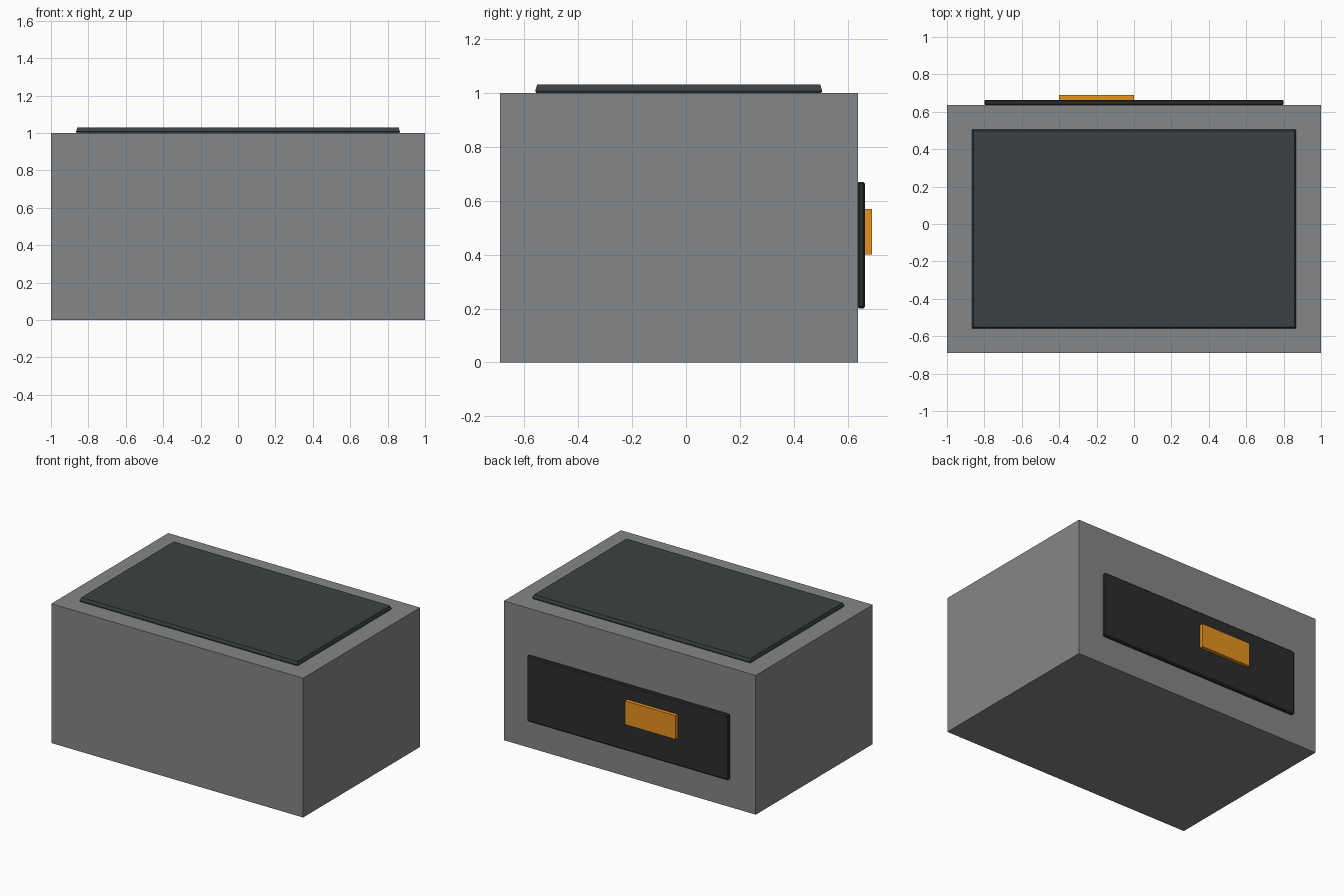
import bpy, bmesh

if "Cube" in bpy.data.objects:
    bpy.data.objects.remove(bpy.data.objects["Cube"])


def paint(obj, name, color):
    mat = bpy.data.materials.get(name) or bpy.data.materials.new(name)
    mat.diffuse_color = (*color, 1)
    mat.use_nodes = True
    mat.node_tree.nodes["Principled BSDF"].inputs["Base Color"].default_value = mat.diffuse_color
    obj.data.materials.append(mat)


def finish(bm, name):
    bmesh.ops.recalc_face_normals(bm, faces=bm.faces)
    mesh = bpy.data.meshes.new(name)
    bm.to_mesh(mesh)
    bm.free()
    obj = bpy.data.objects.new(name, mesh)
    bpy.context.collection.objects.link(obj)
    return obj


def box(name, lo, hi, bevel=0):
    bm = bmesh.new()
    bmesh.ops.create_cube(bm, size=1)
    for v in bm.verts:
        v.co = [(a + b) / 2 + c * (b - a) for a, b, c in zip(lo, hi, v.co)]
    if bevel:
        bmesh.ops.bevel(bm, geom=bm.edges[:], offset=bevel, segments=1,
                        affect='EDGES', profile=0.5)
    return finish(bm, name)


def stacked_slab(name, cy, rings):
    """Slab from rectangular rings of (half x, half y, z)."""
    bm = bmesh.new()
    loops = [[bm.verts.new((sx * hx, cy + sy * hy, z))
              for sx, sy in ((-1, -1), (1, -1), (1, 1), (-1, 1))]
             for hx, hy, z in rings]
    bm.faces.new(loops[0])
    bm.faces.new(loops[-1])
    for a, b in zip(loops, loops[1:]):
        for i in range(4):
            j = (i + 1) % 4
            bm.faces.new((a[i], a[j], b[j], b[i]))
    return finish(bm, name)


# Main housing
body = box("body", (-1, -0.69, 0), (1, 0.637, 1))
paint(body, "body_grey", (0.23, 0.24, 0.25))

# Top plate with tapered rim
plate = stacked_slab("top_plate", -0.027, [
    (0.862, 0.529, 1.0), (0.866, 0.532, 1.007), (0.859, 0.525, 1.03)])
paint(plate, "plate_dark", (0.045, 0.053, 0.056))

# Rear panel with chamfered edges
panel = box("rear_panel", (-0.8, 0.635, 0.2), (0.8, 0.664, 0.67), 0.007)
paint(panel, "panel_dark", (0.025, 0.026, 0.027))

# Orange tab on the rear panel
tab = box("rear_tab", (-0.4, 0.66, 0.4), (0, 0.69, 0.57))
paint(tab, "tab_orange", (0.8, 0.29, 0.015))
